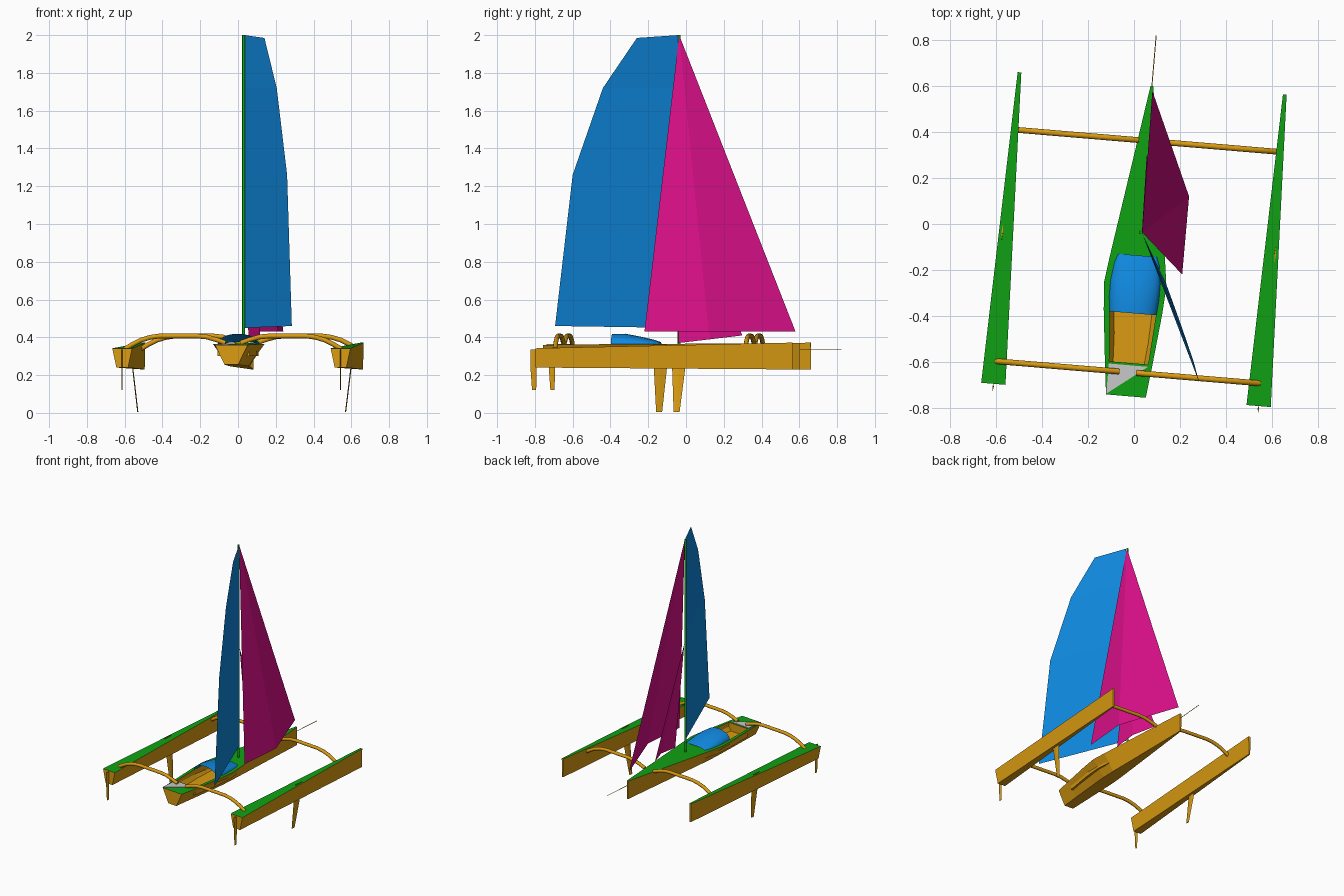
import bpy, bmesh, math
from mathutils import Matrix

if "Cube" in bpy.data.objects:
    bpy.data.objects.remove(bpy.data.objects["Cube"])

# Boat frame: x = offset from centreline, y = forward; heading turned slightly
BOAT = Matrix.Rotation(math.radians(-4.8), 4, 'Z') @ Matrix.Translation((0.0275, 0, 0))


def material(name, rgb):
    m = bpy.data.materials.new(name)
    m.diffuse_color = (*rgb, 1)
    m.use_nodes = True
    m.node_tree.nodes["Principled BSDF"].inputs["Base Color"].default_value = m.diffuse_color
    return m


ORANGE = material("hull orange", (0.70, 0.33, 0.006))
GREEN = material("deck green", (0.005, 0.36, 0.007))
BLUE = material("sail blue", (0.005, 0.25, 0.74))
PINK = material("sail magenta", (0.70, 0.005, 0.25))
GREY = material("light grey", (0.58, 0.58, 0.58))


def finish(name, bm, mats, matrix=BOAT, smooth=False):
    mesh = bpy.data.meshes.new(name)
    bm.to_mesh(mesh)
    bm.free()
    for m in mats:
        mesh.materials.append(m)
    for p in mesh.polygons:
        p.use_smooth = smooth
    ob = bpy.data.objects.new(name, mesh)
    ob.matrix_world = matrix
    bpy.context.collection.objects.link(ob)
    return ob


def loft(name, rows, mats, rule=lambda i, j: 0, closed=True, matrix=BOAT, smooth=False):
    """Skin rows of points; closed rows form a capped solid."""
    bm = bmesh.new()
    vs = [[bm.verts.new(p) for p in r] for r in rows]
    n = len(rows[0])
    for i in range(len(rows) - 1):
        for j in range(n if closed else n - 1):
            k = (j + 1) % n
            f = bm.faces.new((vs[i][j], vs[i][k], vs[i + 1][k], vs[i + 1][j]))
            f.material_index = rule(i, j)
    if closed:
        bm.faces.new(vs[0])
        bm.faces.new(vs[-1])
    bmesh.ops.remove_doubles(bm, verts=bm.verts, dist=1e-5)
    bmesh.ops.dissolve_degenerate(bm, edges=bm.edges, dist=1e-5)
    bmesh.ops.recalc_face_normals(bm, faces=bm.faces)
    return finish(name, bm, mats, matrix, smooth)


def tube(name, pts, r, mat, sides=12):
    cu = bpy.data.curves.new(name, 'CURVE')
    cu.dimensions = '3D'
    cu.bevel_depth = r
    cu.bevel_resolution = sides // 4 - 1
    cu.use_fill_caps = True
    sp = cu.splines.new('POLY')
    sp.points.add(len(pts) - 1)
    for p, co in zip(sp.points, pts):
        p.co = (*co, 1)
    sp.use_smooth = True
    cu.materials.append(mat)
    ob = bpy.data.objects.new(name, cu)
    ob.matrix_world = BOAT
    bpy.context.collection.objects.link(ob)


# Main hull with sunken cockpit: y, half width, keel half width, keel z, deck z, well half width, well z
stations = [(0.605, 0.006, 0.004, 0.23, 0.37, 0.003, 0.37),
            (-0.15, 0.121, 0.046, 0.245, 0.365, 0.085, 0.365),
            (-0.15, 0.121, 0.046, 0.245, 0.365, 0.085, 0.30),
            (-0.26, 0.136, 0.050, 0.247, 0.365, 0.102, 0.30),
            (-0.38, 0.128, 0.048, 0.249, 0.364, 0.102, 0.30),
            (-0.605, 0.104, 0.041, 0.253, 0.362, 0.085, 0.30),
            (-0.605, 0.104, 0.041, 0.253, 0.362, 0.085, 0.362),
            (-0.75, 0.087, 0.036, 0.255, 0.36, 0.070, 0.36)]
rows = []
for y, w, b, zb, zt, c, zf in stations:
    half = [(b, zb), (w, zt), (c, zt), (c, zf)]
    rows.append([(-x, y, z) for x, z in half] + [(x, y, z) for x, z in reversed(half)])


def hull_colour(i, j):
    if j in (1, 5):
        return 1
    return 1 if j in (2, 3, 4) and i not in (1, 2, 3, 4, 5) else 0


loft("main_hull", rows, [ORANGE, GREEN], hull_colour)

# Grey stern panel
tri = [(-0.086, -0.747), (-0.086, -0.615), (0.086, -0.615)]
loft("stern_panel", [[(x, y, z) for x, y in tri] for z in (0.358, 0.366)], [GREY])

# Arched cockpit cover, open at the back
arch = []
for y, w, h in [(-0.135, 0.085, 0.012), (-0.17, 0.098, 0.024), (-0.25, 0.109, 0.042),
                (-0.32, 0.109, 0.055), (-0.388, 0.103, 0.054)]:
    arch.append([(-w * math.cos(math.pi * k / 12), y, 0.364 + h * math.sin(math.pi * k / 12))
                 for k in range(13)])
loft("cockpit_cover", arch, [BLUE], closed=False, smooth=True)

# Outriggers with their boards, rudders and beams
ARM = [(0.04, 0.370), (0.09, 0.388), (0.14, 0.402), (0.19, 0.407), (0.39, 0.407),
       (0.44, 0.400), (0.49, 0.385), (0.53, 0.365), (0.575, 0.338)]
for side, label in ((-1, "left"), (1, "right")):
    c = 0.58 * side
    float_rows = []
    for y, w, b, zb, zt in [(0.617, 0.008, 0.005, 0.23, 0.372), (-0.745, 0.053, 0.031, 0.24, 0.342)]:
        float_rows.append([(c - b, y, zb), (c - w, y, zt), (c + w, y, zt), (c + b, y, zb)])
    loft(label + "_float", float_rows, [ORANGE, GREEN], lambda i, j: int(j == 1))

    def blade(name, levels, t=0.003):
        # levels: inward lean, front y, back y, z
        loft(name, [[(c - side * d - t, (a + e) / 2, z), (c - side * d, a, z),
                     (c - side * d + t, (a + e) / 2, z), (c - side * d, e, z)]
                    for d, a, e, z in levels], [ORANGE])

    blade(label + "_daggerboard", [(-0.017, -0.05, -0.12, 0.362), (0, -0.05, -0.12, 0.24),
                                   (0.028, -0.078, -0.11, 0.005)])
    blade(label + "_rudder", [(0, -0.742, -0.776, 0.335), (0, -0.742, -0.774, 0.22),
                              (0, -0.745, -0.767, 0.12)])
    for y, end in ((0.366, "front"), (-0.646, "rear")):
        tube(f"{label}_{end}_beam", [(side * x, y, z) for x, z in ARM], 0.0125, ORANGE)

# Bowsprit and mast
tube("bowsprit", [(0, 0.58, 0.335), (0, 0.827, 0.335)], 0.002, ORANGE, 8)
tube("mast", [(0.005, -0.034, 0.36), (0.005, -0.034, 2.0)], 0.008, GREEN)

# Sails, in world coordinates
WORLD = Matrix.Identity(4)
leech = [(0.14, -0.26, 1.985), (0.205, -0.44, 1.72), (0.26, -0.60, 1.26), (0.285, -0.693, 0.46)]
luff_z = (2.0, 1.72, 1.26, 0.45)
loft("mainsail", [[(0.036, -0.042, z), p] for z, p in zip(luff_z, leech)], [BLUE],
     closed=False, matrix=WORLD)


def headsail(name, head, foot):
    bm = bmesh.new()
    h = bm.verts.new(head)
    vs = [bm.verts.new(p) for p in foot]
    for a, b in zip(vs, vs[1:]):
        bm.faces.new((h, a, b))
    finish(name, bm, [PINK], WORLD)


headsail("jib", (0.035, -0.036, 2.0), [(0.08, 0.58, 0.43), (0.24, 0.12, 0.43), (0.21, -0.22, 0.43)])
headsail("staysail", (0.035, -0.03, 1.2), [(0.055, 0.298, 0.41), (0.12, 0.13, 0.39), (0.12, -0.04, 0.37)])
